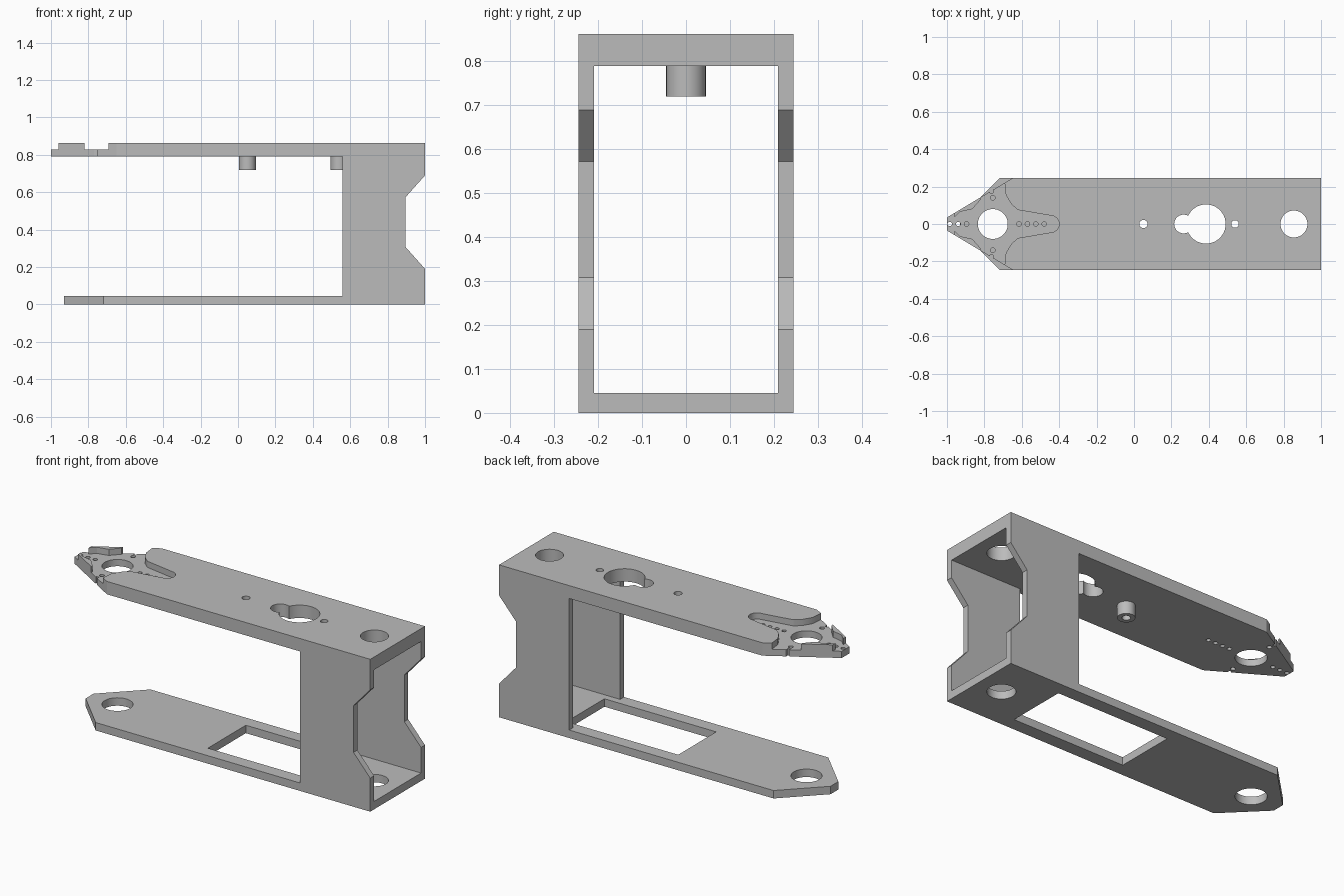
import bpy
import bmesh
import math

cube = bpy.data.objects.get("Cube")
if cube:
    bpy.data.objects.remove(cube, do_unlink=True)

grey = bpy.data.materials.new("plain_grey")
grey.use_nodes = True
colour = (0.5, 0.5, 0.5, 1)
grey.diffuse_color = colour
grey.node_tree.nodes["Principled BSDF"].inputs["Base Color"].default_value = colour

HALF = 0.245      # half width of the frame
FLOOR = 0.045     # upper face of the lower plate
UNDER = 0.79      # lower face of the upper plate
TOP = 0.863       # upper face of the upper plate


def prism(name, points, low, high, upright=False):
    """Extrude an outline along z, or along y when upright."""
    bm = bmesh.new()
    place = (lambda a, b: (a, low, b)) if upright else (lambda a, b: (a, b, low))
    face = bm.faces.new([bm.verts.new(place(a, b)) for a, b in points])
    grown = bmesh.ops.extrude_face_region(bm, geom=[face])["geom"]
    shift = (0, high - low, 0) if upright else (0, 0, high - low)
    bmesh.ops.translate(bm, vec=shift,
                        verts=[v for v in grown if isinstance(v, bmesh.types.BMVert)])
    bmesh.ops.recalc_face_normals(bm, faces=bm.faces)
    mesh = bpy.data.meshes.new(name)
    bm.to_mesh(mesh)
    bm.free()
    mesh.materials.append(grey)
    obj = bpy.data.objects.new(name, mesh)
    bpy.context.collection.objects.link(obj)
    return obj


def mirrored(half):
    """Close a half outline across the x axis."""
    return half + [(x, -y) for x, y in reversed(half) if y > 0]


def circle(x, y, radius):
    sides = 48 if radius > 0.03 else 20
    return [(x + radius * math.cos(math.tau * i / sides),
             y + radius * math.sin(math.tau * i / sides)) for i in range(sides)]


def box(x0, x1, y0, y1):
    return [(x0, y0), (x1, y0), (x1, y1), (x0, y1)]


def cut(obj, points, low=-0.1, high=1.0):
    """Subtract an extruded outline and drop the cutter."""
    cutter = prism("cutter", points, low, high)
    mod = obj.modifiers.new("cut", "BOOLEAN")
    mod.operation = "DIFFERENCE"
    mod.solver = "EXACT"
    mod.object = cutter
    bpy.ops.object.select_all(action="DESELECT")
    bpy.context.view_layer.objects.active = obj
    obj.select_set(True)
    bpy.ops.object.modifier_apply(modifier=mod.name)
    bpy.data.objects.remove(cutter, do_unlink=True)


# Lower plate with its pivot hole, window and rear hole
lower = prism("lower_plate", mirrored([(1, HALF), (-0.72, HALF), (-0.93, 0.035)]), 0, FLOOR)
cut(lower, circle(-0.755, 0, 0.08))
cut(lower, box(-0.07, 0.63, -0.17, 0.17))
cut(lower, circle(0.855, 0, 0.072))

# Upper plate with a tapered nose
upper = prism("upper_plate", mirrored([(1, HALF), (-0.65, HALF), (-1, 0.035)]), UNDER, TOP)

# Lever-shaped pocket in the nose, leaving two raised side lands
arm = [(-0.445 + 0.045 * math.cos(math.radians(a)), 0.045 * math.sin(math.radians(a)))
       for a in range(0, 91, 15)]
pocket = arm + [(-0.62, 0.075), (-0.655, 0.105), (-0.685, 0.155), (-0.70, 0.3),
                (-0.82, 0.3), (-0.82, 0.13), (-0.865, 0.08), (-0.93, 0.065),
                (-0.96, 0.035), (-0.96, 0.3), (-1.05, 0.3)]
cut(upper, mirrored(pocket), 0.828)

# Small edge notches beside the pivot
for side in (-1, 1):
    cut(upper, box(-0.77, -0.755, min(side * 0.165, side * 0.3), max(side * 0.165, side * 0.3)))
    cut(upper, circle(-0.755, side * 0.14, 0.013))

# Pivot, motor and cable holes, then the row of screw holes
for x, radius in ((-0.755, 0.08), (0.385, 0.105), (0.265, 0.05), (0.855, 0.072),
                  (0.05, 0.022), (0.54, 0.02)):
    cut(upper, circle(x, 0, radius))
for x in (-0.985, -0.94, -0.895, -0.615, -0.57, -0.525, -0.48):
    cut(upper, circle(x, 0, 0.012))

# Side walls with a trapezoid notch in the rear edge
wall = [(0.56, FLOOR), (1, FLOOR), (1, 0.19), (0.895, 0.308),
        (0.895, 0.572), (1, 0.69), (1, UNDER), (0.56, UNDER)]
walls = [prism("right_wall", wall, -HALF, -0.21, upright=True),
         prism("left_wall", wall, 0.21, HALF, upright=True)]

# Hollow screw posts under the upper plate
posts = []
for name, x, bore in (("front_post", 0.05, 0.022), ("rear_post", 0.54, 0.02)):
    post = prism(name, circle(x, 0, 0.045), 0.72, UNDER)
    cut(post, circle(x, 0, bore))
    posts.append(post)

# Smooth round surfaces, keep hard edges
bpy.ops.object.select_all(action="DESELECT")
for obj in [lower, upper] + walls + posts:
    obj.select_set(True)
    bpy.context.view_layer.objects.active = obj
bpy.ops.object.shade_smooth_by_angle(angle=math.radians(30))
